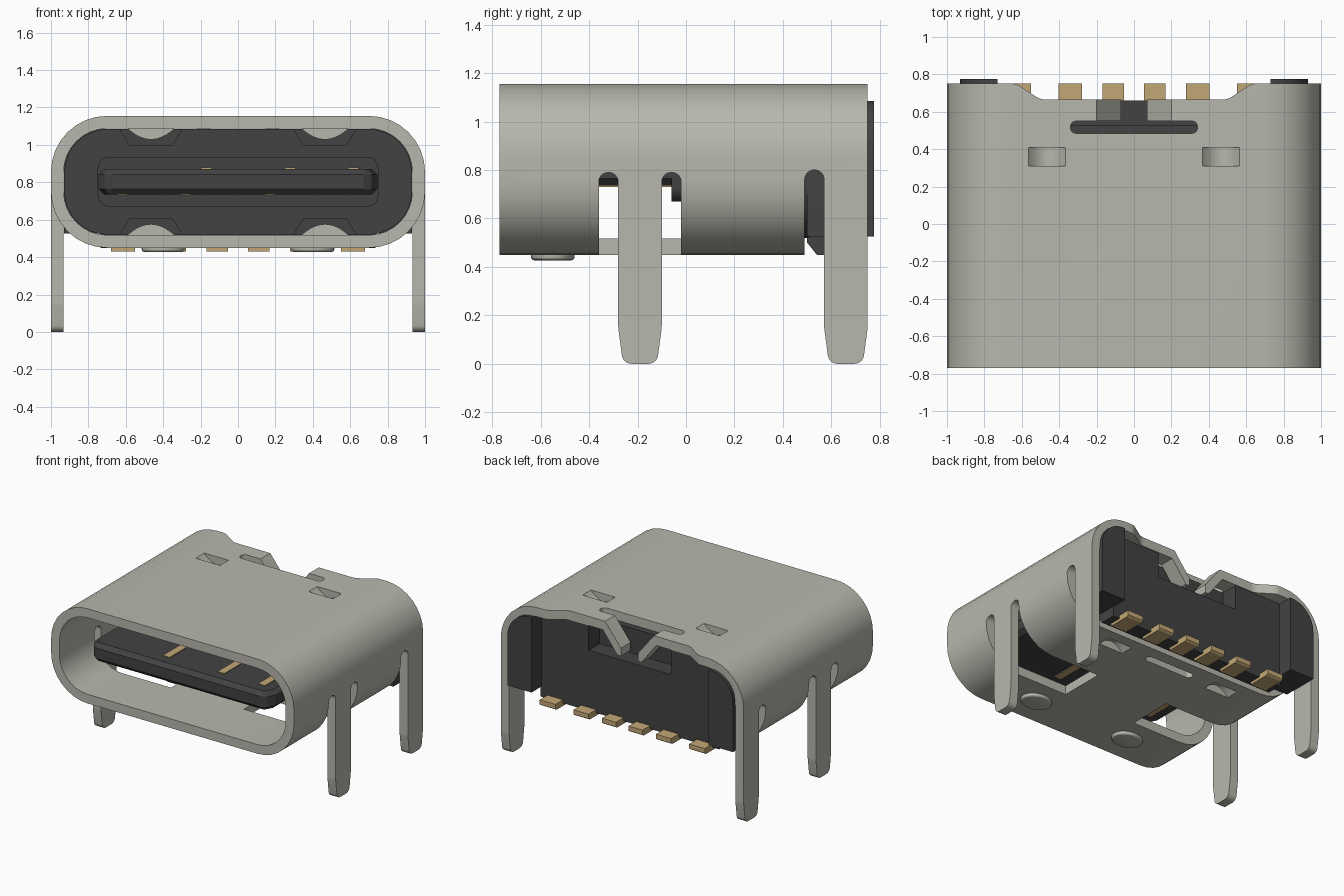
import bpy, bmesh, math
from mathutils import Vector

cube = bpy.data.objects.get("Cube")
if cube:
    bpy.data.objects.remove(cube, do_unlink=True)


def material(name, rgb):
    m = bpy.data.materials.new(name)
    m.use_nodes = True
    m.diffuse_color = (*rgb, 1)
    m.node_tree.nodes["Principled BSDF"].inputs["Base Color"].default_value = (*rgb, 1)
    return m


METAL = material("warm grey metal", (0.48, 0.475, 0.42))
PLASTIC = material("black plastic", (0.055, 0.055, 0.057))
GOLD = material("gold contact", (0.54, 0.39, 0.18))


def rounded(corners, n=8):
    """Fillet a closed 2D outline given as (u, v) or (u, v, radius)."""
    out = []
    for i, c in enumerate(corners):
        p = Vector(c[:2])
        if len(c) == 2:
            out.append(p)
            continue
        a = (Vector(corners[i - 1][:2]) - p).normalized()
        b = (Vector(corners[(i + 1) % len(corners)][:2]) - p).normalized()
        half = a.angle(b) / 2
        mid = (a + b).normalized()
        centre = p + mid * c[2] / math.sin(half)
        base = math.atan2(-mid.y, -mid.x)
        sweep = math.pi / 2 - half
        side = 1 if (a.x * b.y - a.y * b.x) < 0 else -1
        for k in range(n + 1):
            t = base + side * sweep * (2 * k / n - 1)
            out.append(centre + c[2] * Vector((math.cos(t), math.sin(t))))
    return out


def box2d(u0, u1, v0, v1, r=0):
    pts = [(u0, v0), (u1, v0), (u1, v1), (u0, v1)]
    return rounded([(*p, r) for p in pts]) if r else pts


def prism(name, outline, axis, lo, hi, mat=METAL):
    """Extrude a 2D outline along an axis: x -> (y,z), y -> (x,z), z -> (x,y)."""
    place = {"x": lambda u, v, w: (w, u, v),
             "y": lambda u, v, w: (u, w, v),
             "z": lambda u, v, w: (u, v, w)}[axis]
    bm = bmesh.new()
    face = bm.faces.new([bm.verts.new(place(p[0], p[1], lo)) for p in outline])
    new = bmesh.ops.extrude_face_region(bm, geom=[face])["geom"]
    bmesh.ops.translate(bm, vec=place(0, 0, hi - lo),
                        verts=[g for g in new if isinstance(g, bmesh.types.BMVert)])
    bmesh.ops.recalc_face_normals(bm, faces=bm.faces)
    me = bpy.data.meshes.new(name)
    bm.to_mesh(me)
    bm.free()
    me.materials.append(mat)
    ob = bpy.data.objects.new(name, me)
    bpy.context.collection.objects.link(ob)
    return ob


def select(ob):
    bpy.ops.object.select_all(action="DESELECT")
    ob.select_set(True)
    bpy.context.view_layer.objects.active = ob


def cut(ob, outline, axis, lo, hi):
    cutter = prism("cutter", outline, axis, lo, hi, ob.data.materials[0])
    cutter.hide_render = True
    mod = ob.modifiers.new("cut", "BOOLEAN")
    mod.operation, mod.solver, mod.object = "DIFFERENCE", "EXACT", cutter
    select(ob)
    bpy.ops.object.modifier_apply(modifier=mod.name)
    bpy.data.objects.remove(cutter, do_unlink=True)


def bevel(ob, width, segments=1):
    mod = ob.modifiers.new("bevel", "BEVEL")
    mod.width, mod.segments, mod.limit_method = width, segments, "ANGLE"
    select(ob)
    bpy.ops.object.modifier_apply(modifier=mod.name)


# Main measures
BOT, TOP, WALL, R = 0.45, 1.155, 0.068, 0.3
IN_BOT, IN_TOP, IN_X, IN_R = BOT + WALL, TOP - WALL, 1 - WALL, R - WALL
SPRING = 0.465

# Shell tube
shell = prism("metal_shell", box2d(-1, 1, BOT, TOP, R), "y", -0.77, 0.75)
cut(shell, box2d(-IN_X, IN_X, IN_BOT, IN_TOP, IN_R), "y", -1, 1)

# Openings around the legs
r = 0.0395
window = rounded([(-0.36, 0.3), (-0.36, 0.79, r), (-0.28, 0.79, r), (-0.28, 0.75),
                  (-0.1, 0.75), (-0.1, 0.79, r), (-0.02, 0.79, r), (-0.02, 0.3)])
cut(shell, window, "x", 0.3, 1.1)
cut(shell, window, "x", -1.1, -0.3)
cut(shell, rounded([(0.49, 0.3), (0.49, 0.8, r), (0.57, 0.8, r), (0.57, 0.75),
                    (0.9, 0.75), (0.9, 0.3)]), "x", -1.1, 1.1)

# Rear notch, relief slots and spring openings
cut(shell, rounded([(-0.8, 0.9), (-0.8, 0.751), (-0.63, 0.751, 0.1), (-0.5, 0.665, 0.1),
                    (0.5, 0.665, 0.1), (0.63, 0.751, 0.1), (0.8, 0.751), (0.8, 0.9)]),
    "z", 1.0, 1.3)
cut(shell, box2d(-0.34, 0.34, 0.485, 0.55, 0.03), "z", 1.0, 1.3)
cut(shell, box2d(-0.2, 0.2, 0.54, 0.7), "z", 1.0, 1.3)
cut(shell, box2d(-0.2, 0.2, 0.34, 0.4, 0.028), "z", 0.4, 0.6)
for s in (-1, 1):
    hole = box2d(s * SPRING - 0.1, s * SPRING + 0.1, 0.31, 0.41)
    cut(shell, hole, "z", 1.0, 1.3)
    cut(shell, hole, "z", 0.4, 0.6)

metal_parts = [shell]
for s, side in ((-1, "right"), (1, "left")):
    # Mounting legs
    for y, end in ((-0.19, "front"), (0.66, "rear")):
        leg = rounded([(y - 0.09, 0.75), (y - 0.09, 0.15, 0.2), (y - 0.07, 0, 0.04),
                       (y + 0.07, 0, 0.04), (y + 0.09, 0.15, 0.2), (y + 0.09, 0.75)])
        metal_parts.append(prism(f"{end}_{side}_leg", leg, "x",
                                 *sorted((s * IN_X, s))))
    # Curved springs pressed inward at top and bottom
    steps = [k / 8 - 1 for k in range(17)]
    for outer, inner, d, level in ((TOP, IN_TOP, -1, "top"), (BOT, IN_BOT, 1, "bottom")):
        arc = [(s * SPRING + 0.1 * t, outer + d * 0.058 * (1 - t * t)) for t in steps]
        arc += [(s * SPRING + 0.125 * t, inner + d * 0.058 * (1 - t * t))
                for t in reversed(steps)]
        metal_parts.append(prism(f"{level}_{side}_spring", arc, "y", 0.31, 0.41))
    # Bent retaining tab at the rear
    tab = [(s * 0.2, TOP), (s * 0.07, 0.99), (s * 0.07, 0.93), (s * 0.1, 0.93),
           (s * 0.22, IN_TOP)]
    metal_parts.append(prism(f"{side}_retaining_tab", tab, "y", 0.55, 0.665))
    # Dimple under the shell
    oval = [(s * 0.4 + 0.115 * math.cos(k * math.pi / 16),
             -0.55 + 0.09 * math.sin(k * math.pi / 16)) for k in range(32)]
    dimple = prism(f"{side}_dimple", oval, "z", 0.427, 0.47)
    bevel(dimple, 0.015, 3)
    metal_parts.append(dimple)

# Plastic housing inside the shell
W = IN_X - 0.003
housing = prism("housing", box2d(-W, W, IN_BOT + 0.002, IN_TOP - 0.002, IN_R), "y",
                0.25, 0.51, PLASTIC)
for s in (-1, 1):
    for z, d in ((IN_TOP, -1), (IN_BOT, 1)):
        cut(housing, [(s * SPRING - 0.18, z - d * 0.02), (s * SPRING + 0.18, z - d * 0.02),
                      (s * SPRING + 0.115, z + d * 0.087),
                      (s * SPRING - 0.115, z + d * 0.087)], "y", 0.2, 0.45)

# Rear block with its recess, and the two rear pillars
block = prism("rear_block", [(0.5, 0.5), (0.54, BOT), (0.66, BOT),
                             (0.66, IN_TOP - 0.002), (0.5, IN_TOP - 0.002)],
              "x", -0.735, 0.735, PLASTIC)
cut(block, box2d(-0.34, 0.34, 0.9, 1.2), "y", 0.53, 0.8)
plastic_parts = [housing, block]
for s, side in ((-1, "right"), (1, "left")):
    pillar = rounded([(s * 0.73, 0.525), (s * W, 0.525), (s * W, IN_TOP - 0.002, 0.19),
                      (s * 0.73, IN_TOP - 0.002)])
    plastic_parts.append(prism(f"{side}_rear_pillar", pillar, "y", 0.5, 0.775, PLASTIC))

# Tongue with a chamfered tip and a thicker root
tongue = prism("tongue", [(-0.745, 0.25), (-0.745, -0.62), (-0.7, -0.7), (0.7, -0.7),
                          (0.745, -0.62), (0.745, 0.25)], "z", 0.735, 0.872, PLASTIC)
bevel(tongue, 0.03)
root = prism("tongue_root", box2d(-0.75, 0.75, 0.67, 0.935, 0.06), "y", -0.06, 0.26, PLASTIC)
plastic_parts += [tongue, root]

# Contact strips on the tongue
for row, z, xs in (("top", 0.874, (-0.17, 0.28, 0.615)),
                   ("bottom", 0.733, (-0.62, -0.28, 0.17))):
    for i, x in enumerate(xs):
        prism(f"{row}_contact_{i + 1}", box2d(x - 0.028, x + 0.028, -0.6, -0.05), "z",
              z - 0.004, z + 0.004, GOLD)

# Solder tails at the rear
for s in (-1, 1):
    for x, w in ((0.11, 0.115), (0.34, 0.125), (0.615, 0.13)):
        tail = prism("solder_tail", [(0.57, 0.43), (0.735, 0.43), (0.75, 0.44), (0.75, 0.475),
                                     (0.57, 0.475)], "x",
                     s * x - w / 2, s * x + w / 2, GOLD)

for ob in metal_parts + plastic_parts:
    select(ob)
    bpy.ops.object.shade_smooth_by_angle(angle=math.radians(25))
